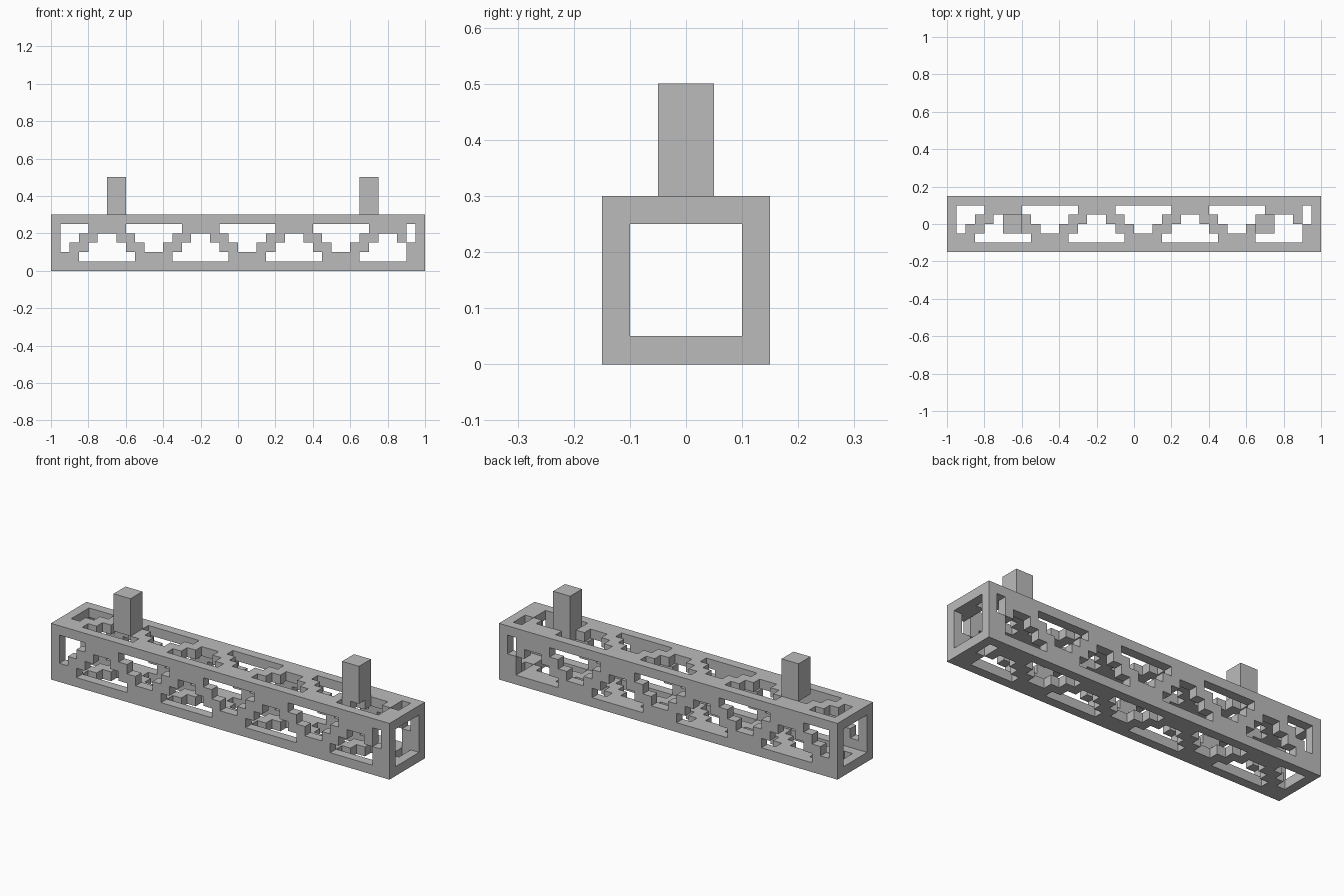
import bpy, bmesh

if "Cube" in bpy.data.objects:
    bpy.data.objects.remove(bpy.data.objects["Cube"])

U = 0.05               # block size of the stepped lattice
NX, N = 40, 6          # blocks along the beam, blocks across it

grey = bpy.data.materials.new("plain grey")
grey.diffuse_color = (0.5, 0.5, 0.5, 1)
grey.use_nodes = True
grey.node_tree.nodes["Principled BSDF"].inputs["Base Color"].default_value = grey.diffuse_color


def in_web(i, k):
    """True where a truss wall is solid: border chords plus a stepped zigzag."""
    if i in (0, NX - 1) or k in (0, N - 1):
        return True
    if i == NX - 2:                       # cut-off last diagonal
        return k < 3
    d = abs((i - 0.5 + 5) % 10 - 5)       # distance to nearest valley
    return not (d < k - 1 or 5 - d < 4 - k)


def solid(i, j, k):
    """Hollow box beam: four identical truss walls."""
    if not (0 <= i < NX and 0 <= j < N and 0 <= k < N):
        return False
    if j in (0, N - 1) and in_web(i, k):
        return True
    return k in (0, N - 1) and in_web(i, j)


def finish(bm, name):
    mesh = bpy.data.meshes.new(name)
    bm.to_mesh(mesh)
    bm.free()
    mesh.materials.append(grey)
    obj = bpy.data.objects.new(name, mesh)
    bpy.context.collection.objects.link(obj)
    return obj


# Truss beam: skin of all solid blocks
bm = bmesh.new()
for i in range(NX):
    for j in range(N):
        for k in range(N):
            if not solid(i, j, k):
                continue
            for axis in range(3):
                for side in (0, 1):
                    near = [i, j, k]
                    near[axis] += 2 * side - 1
                    if solid(*near):
                        continue
                    a, b = (axis + 1) % 3, (axis + 2) % 3
                    loop = [(0, 0), (1, 0), (1, 1), (0, 1)]
                    if not side:
                        loop.reverse()
                    verts = []
                    for s, t in loop:
                        p = [i, j, k]
                        p[axis] += side
                        p[a] += s
                        p[b] += t
                        verts.append(bm.verts.new(((p[0] - NX / 2) * U,
                                                   (p[1] - N / 2) * U, p[2] * U)))
                    bm.faces.new(verts)
bmesh.ops.remove_doubles(bm, verts=bm.verts, dist=0.001)
finish(bm, "truss_beam")

# Posts standing on the top
for name, x in (("left_post", -0.65), ("right_post", 0.70)):
    bm = bmesh.new()
    bmesh.ops.create_cube(bm, size=1)
    bmesh.ops.scale(bm, vec=(0.1, 0.1, 0.2), verts=bm.verts)
    finish(bm, name).location = (x, 0, 0.4)
